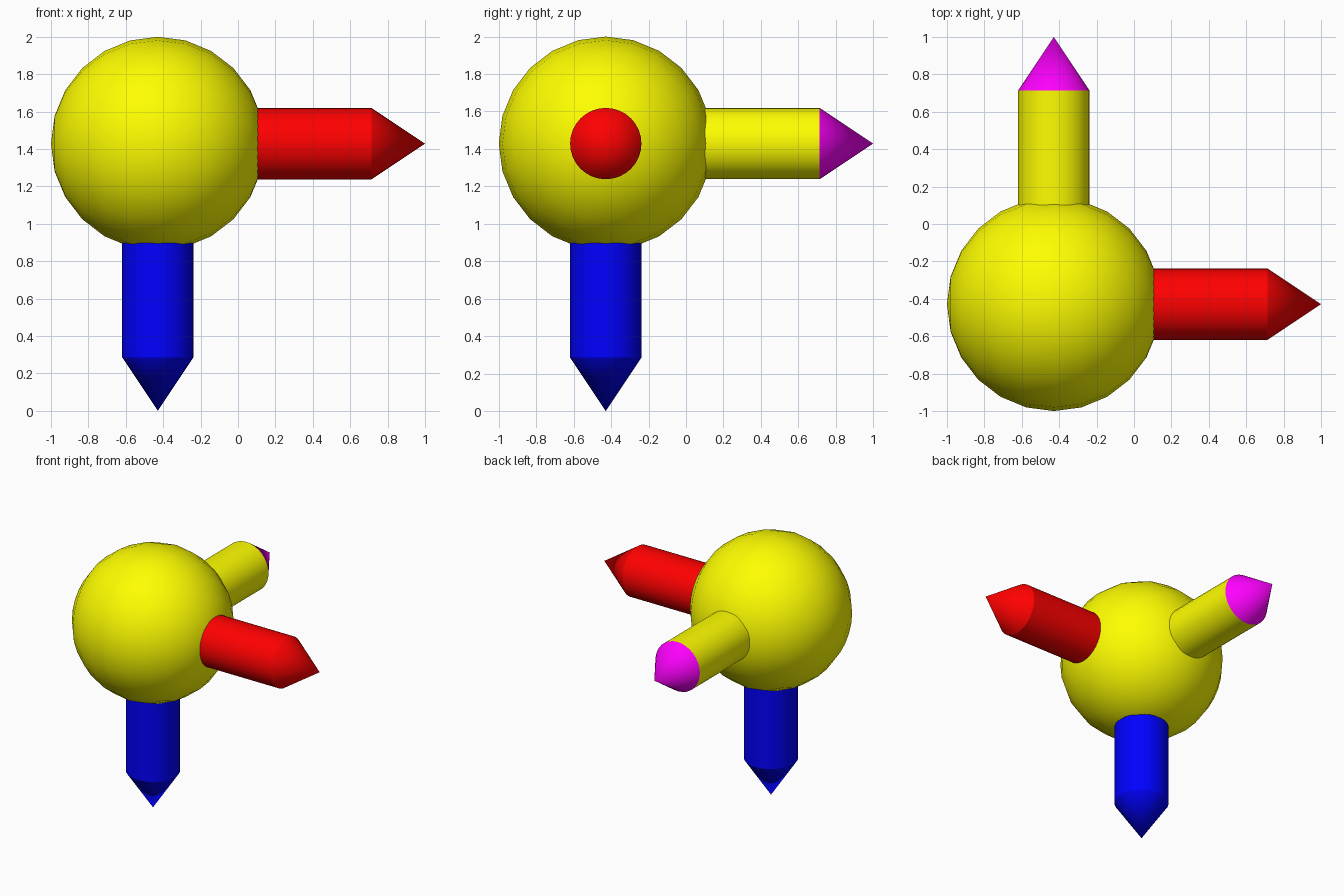
import bpy, math
from mathutils import Vector

if "Cube" in bpy.data.objects:
    bpy.data.objects.remove(bpy.data.objects["Cube"])

R = 2 / 3.5                      # ball radius
C = Vector((R - 1, R - 1, 2 - R))  # ball centre
ARM_R = R / 3


def material(name, rgb):
    m = bpy.data.materials.new(name)
    m.diffuse_color = (*rgb, 1)
    m.use_nodes = True
    m.node_tree.nodes["Principled BSDF"].inputs["Base Color"].default_value = m.diffuse_color
    return m


yellow = material("yellow", (1, 1, 0))
red = material("red", (1, 0, 0))
blue = material("blue", (0, 0, 1))
magenta = material("magenta", (1, 0, 1))


def finish(name, mat):
    ob = bpy.context.object
    ob.name = name
    ob.data.materials.append(mat)
    bpy.ops.object.shade_smooth_by_angle(angle=math.radians(30))


def arm(name, direction, shaft_mat, tip_mat):
    # Shaft runs from inside the ball, with a cone on its end
    d = Vector(direction)
    rot = d.to_track_quat('Z', 'Y').to_euler()
    start, end, tip = 0.5 * R, 2 * R, 2.5 * R
    bpy.ops.mesh.primitive_cylinder_add(
        vertices=32, radius=ARM_R, depth=end - start,
        location=C + d * (start + end) / 2, rotation=rot)
    finish(name + "_shaft", shaft_mat)
    bpy.ops.mesh.primitive_cone_add(
        vertices=32, radius1=ARM_R, radius2=0, depth=tip - end,
        location=C + d * (end + tip) / 2, rotation=rot)
    finish(name + "_tip", tip_mat)


# Central ball, poles along x
bpy.ops.mesh.primitive_uv_sphere_add(
    segments=24, ring_count=12, radius=R, location=C,
    rotation=(0, math.pi / 2, 0))
finish("ball", yellow)

# Three pointed arms
arm("right_arm", (1, 0, 0), red, red)
arm("back_arm", (0, 1, 0), yellow, magenta)
arm("lower_arm", (0, 0, -1), blue, blue)
